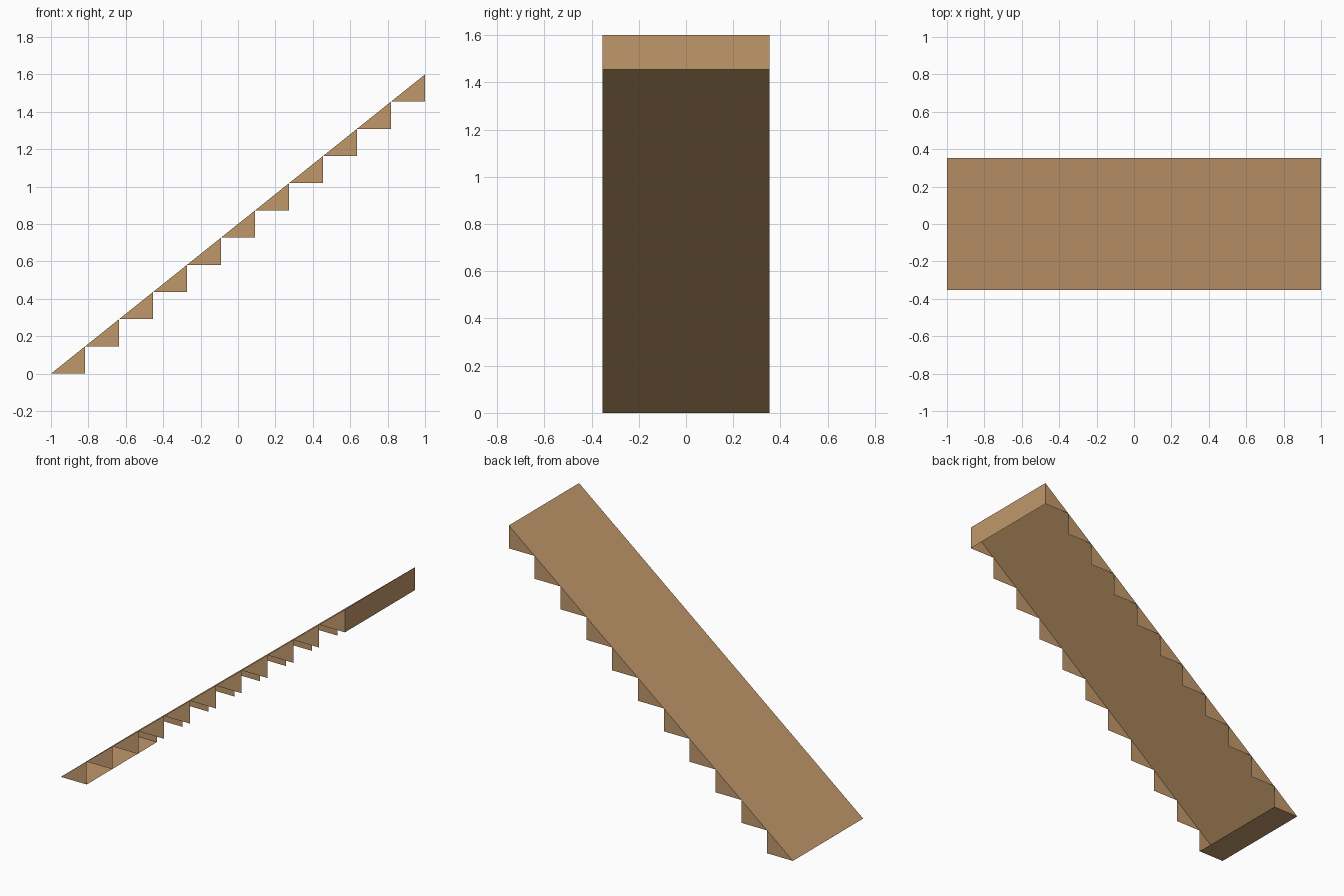
import bpy

cube = bpy.data.objects.get("Cube")
if cube:
    bpy.data.objects.remove(cube, do_unlink=True)

STEPS = 11
HALF_LENGTH = 1.0
HALF_WIDTH = 0.353
HEIGHT = 1.6
RUN = 2 * HALF_LENGTH / STEPS
RISE = HEIGHT / STEPS

wood = bpy.data.materials.new("tan wood")
wood.use_nodes = True
colour = (0.53, 0.31, 0.145, 1)
wood.diffuse_color = colour
wood.node_tree.nodes["Principled BSDF"].inputs["Base Color"].default_value = colour


def add_panels(name, panels):
    """Make one object from a list of flat outlines."""
    verts, faces = [], []
    for outline in panels:
        faces.append(range(len(verts), len(verts) + len(outline)))
        verts.extend(outline)
    mesh = bpy.data.meshes.new(name)
    mesh.from_pydata(verts, [], [list(f) for f in faces])
    mesh.materials.append(wood)
    obj = bpy.data.objects.new(name, mesh)
    bpy.context.collection.objects.link(obj)
    return obj


def strip(start, end):
    """Panel across the full width between two (x, z) points."""
    (x0, z0), (x1, z1) = start, end
    w = HALF_WIDTH
    return [(x0, -w, z0), (x1, -w, z1), (x1, w, z1), (x0, w, z0)]


def side_teeth(y):
    """Row of triangles under the slope, facing away from the centre."""
    teeth = []
    for i in range(STEPS):
        x, z = -HALF_LENGTH + i * RUN, i * RISE
        tooth = [(x, y, z), (x + RUN, y, z), (x + RUN, y, z + RISE)]
        teeth.append(tooth if y < 0 else tooth[::-1])
    return teeth


# Sloping deck, open underneath
add_panels("ramp_deck", [strip((-HALF_LENGTH, 0), (HALF_LENGTH, HEIGHT))])

# Upright panel at the top end and flat panel at the foot
add_panels("top_riser", [strip((HALF_LENGTH, HEIGHT), (HALF_LENGTH, HEIGHT - RISE))[::-1]])
add_panels("foot_plate", [strip((-HALF_LENGTH, 0), (-HALF_LENGTH + RUN, 0))[::-1]])

# Saw-tooth sides
add_panels("front_side_teeth", side_teeth(-HALF_WIDTH))
add_panels("back_side_teeth", side_teeth(HALF_WIDTH))
